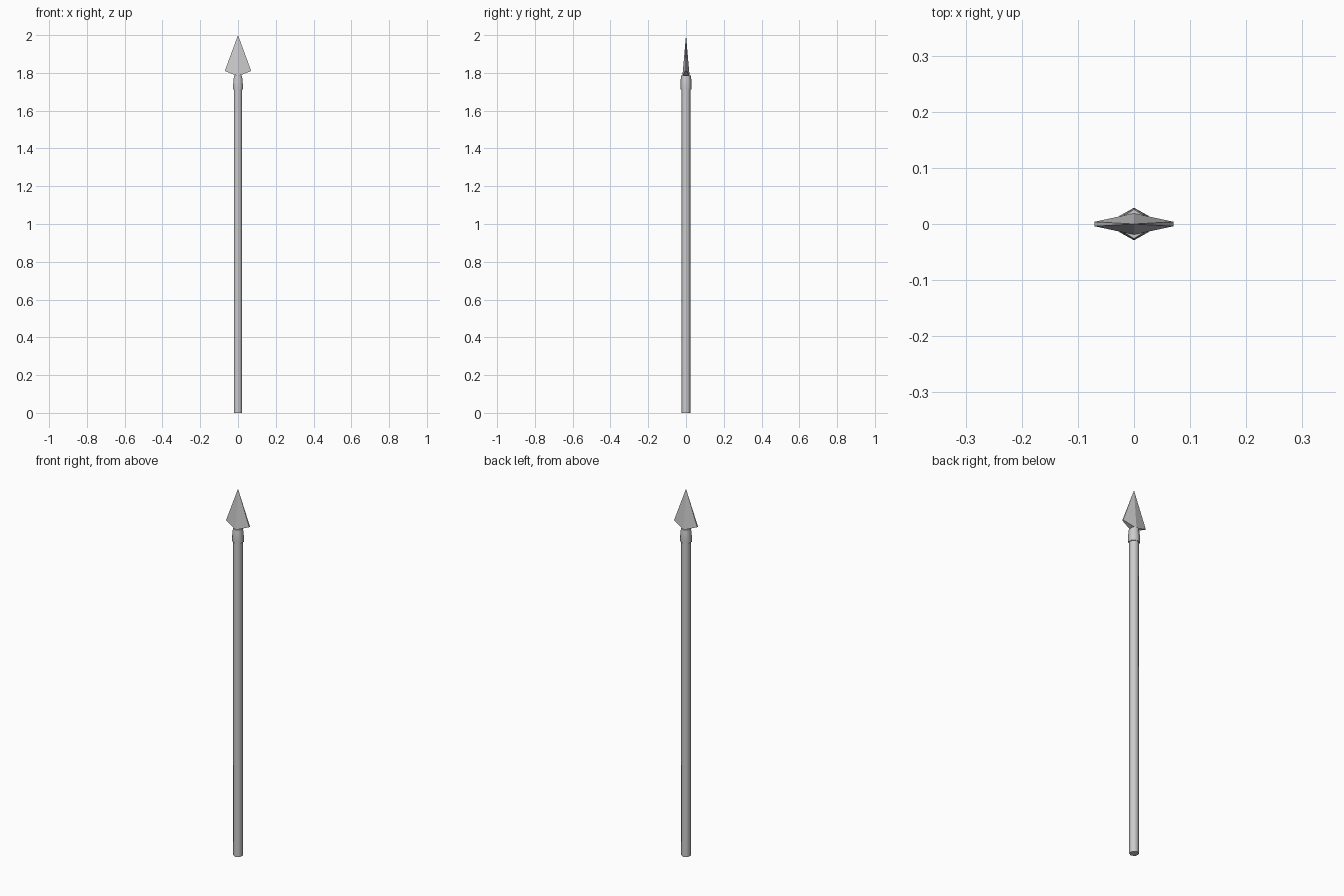
import bpy
import math

if "Cube" in bpy.data.objects:
    bpy.data.objects.remove(bpy.data.objects["Cube"])


def make_object(name, verts, faces, smooth=None):
    mesh = bpy.data.meshes.new(name)
    mesh.from_pydata(verts, [], faces)
    mesh.update()
    obj = bpy.data.objects.new(name, mesh)
    bpy.context.collection.objects.link(obj)
    if smooth:
        bpy.context.view_layer.objects.active = obj
        obj.select_set(True)
        bpy.ops.object.shade_smooth_by_angle(angle=math.radians(smooth))
        obj.select_set(False)
    return obj


def loft(name, rings, smooth=None):
    """Skin equal-sized rings of points and cap both ends."""
    n = len(rings[0])
    verts = [p for ring in rings for p in ring]
    faces = [(k * n + i, k * n + (i + 1) % n, (k + 1) * n + (i + 1) % n, (k + 1) * n + i)
             for k in range(len(rings) - 1) for i in range(n)]
    faces += [tuple(reversed(range(n))), tuple(range(len(verts) - n, len(verts)))]
    return make_object(name, verts, faces, smooth)


def hexagon(rx, ry, z):
    """Six-sided ring with corners on the y axis."""
    return [(rx * math.cos(math.radians(30 + 60 * i)),
             ry * math.sin(math.radians(30 + 60 * i)), z) for i in range(6)]


# Long six-sided shaft
loft("shaft", [hexagon(0.024, 0.024, 0), hexagon(0.024, 0.024, 1.74)], 65)

# Socket between shaft and blade
loft("socket", [hexagon(0.029, 0.028, 1.712), hexagon(0.03, 0.029, 1.735),
                hexagon(0.027, 0.028, 1.765), hexagon(0.024, 0.026, 1.785)], 65)

# Flattened blade with a central ridge and narrow blunt sides
w, e, t = 0.07, 0.004, 0.019
base = [(w, -e, 1.81), (w, e, 1.81), (0, t, 1.783),
        (-w, e, 1.81), (-w, -e, 1.81), (0, -t, 1.783)]
sides = [(i, (i + 1) % 6, 6) for i in range(6)]
make_object("blade", base + [(0, 0, 2.0)],
            sides + [(0, 5, 2, 1), (2, 5, 4, 3)])
